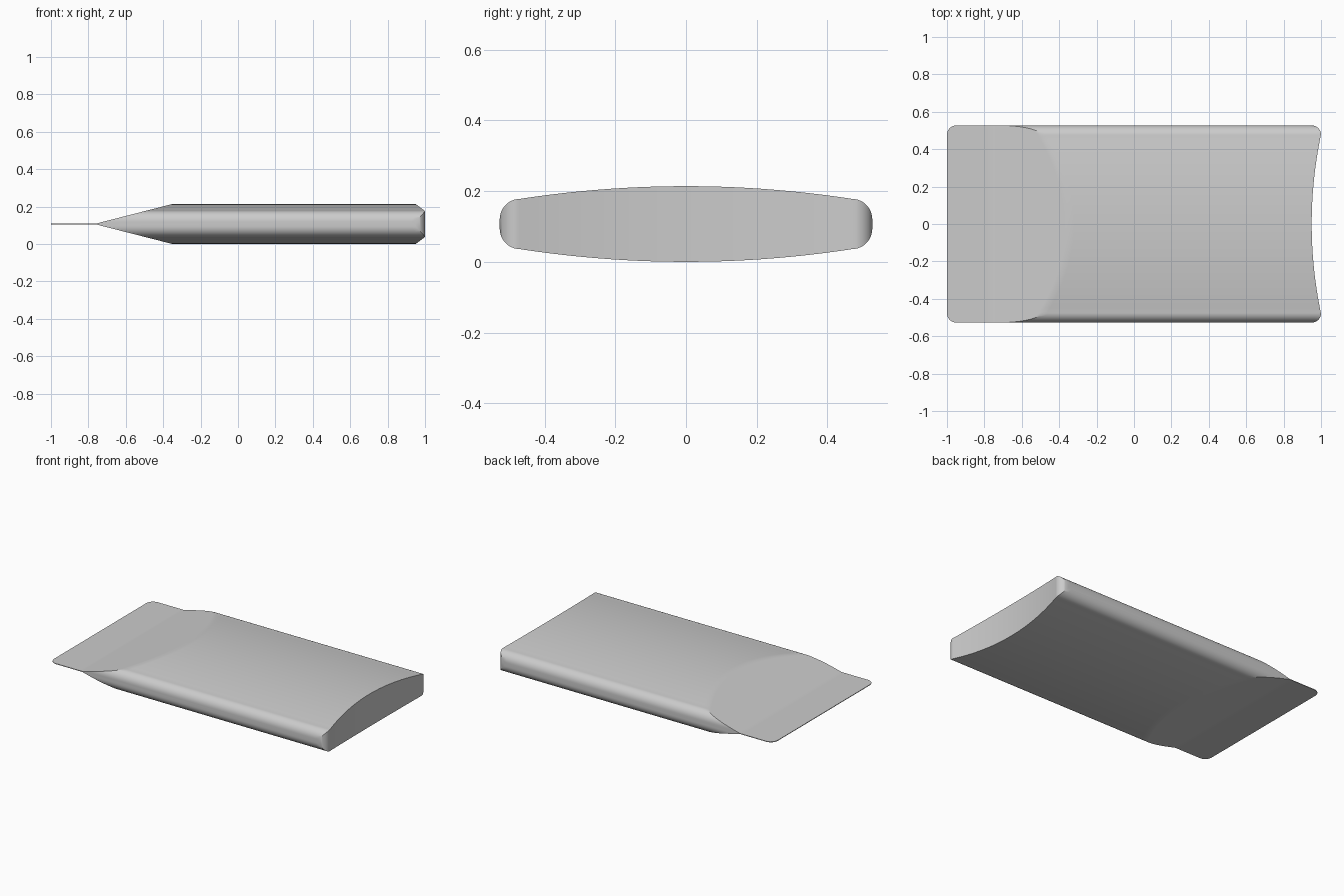
import bpy, bmesh, math

if "Cube" in bpy.data.objects:
    bpy.data.objects.remove(bpy.data.objects["Cube"])

WIDTH, MID, CORNER = 0.527, 0.107, 0.05    # half width, mid height, corner radius
TAPER_START, TAPER_END = -0.76, -0.35      # sloped nose of the cushion
FLAP = 0.002                               # half thickness of the thin flap
SHOULDER = 0.47                            # where the long sides start to round


def corner_inset(y):
    """How far a rounded plan corner pulls the end in at this y."""
    d = max(0, abs(y) - (WIDTH - CORNER))
    return CORNER - math.sqrt(max(0, CORNER ** 2 - d ** 2))


def half_height(y):
    """Lens-shaped cross-section with rounded sides."""
    a = abs(y)
    if a <= SHOULDER:
        return MID - 0.036 * (a / SHOULDER) ** 2
    t = (a - SHOULDER) / (WIDTH - SHOULDER)
    return 0.012 + 0.059 * math.sqrt(max(0, 1 - t * t))


def section(y):
    """Upper outline along x as (x, half height) pairs."""
    h = half_height(y)
    slope = (MID - FLAP) / (TAPER_END - TAPER_START)
    ridge = TAPER_START + (h - FLAP) / slope
    back = min(0.95 + 0.05 * (y / 0.48) ** 2, 1 - corner_inset(y))
    step = min(0.02, (ridge - TAPER_START) / 3)
    return [(-1 + corner_inset(y), FLAP), (TAPER_START - 0.02, FLAP),
            (TAPER_START, FLAP), (TAPER_START + step, FLAP + step * slope),
            (ridge - step, h - step * slope), (ridge, h),
            (ridge + 0.03, h), (back - 0.03, h), (back, h)]


# Stations across the width, denser in the rounded sides
side = [SHOULDER + (WIDTH - SHOULDER) * math.sin(math.pi / 2 * i / 12) for i in range(1, 13)]
inner = [SHOULDER * i / 20 for i in range(-20, 21)]
stations = [-y for y in reversed(side)] + inner + side

# Pouch: loft the sections into one closed skin
bm = bmesh.new()
rings = []
for y in stations:
    upper = section(y)
    loop = [(x, MID + h) for x, h in upper] + [(x, MID - h) for x, h in reversed(upper)]
    rings.append([bm.verts.new((x, y, z)) for x, z in loop])
for a, b in zip(rings, rings[1:]):
    for i in range(len(a)):
        j = (i + 1) % len(a)
        bm.faces.new((a[i], a[j], b[j], b[i]))
bm.faces.new(rings[0])
bm.faces.new(rings[-1])
bmesh.ops.recalc_face_normals(bm, faces=bm.faces)
mesh = bpy.data.meshes.new("pouch")
bm.to_mesh(mesh)
bm.free()
pouch = bpy.data.objects.new("pouch", mesh)
bpy.context.collection.objects.link(pouch)

# Plain grey material
grey = bpy.data.materials.new("light grey")
grey.use_nodes = True
colour = (0.6, 0.6, 0.6, 1)
grey.diffuse_color = colour
grey.node_tree.nodes["Principled BSDF"].inputs["Base Color"].default_value = colour
mesh.materials.append(grey)

# Smooth skin with sharp end edges
bpy.context.view_layer.objects.active = pouch
pouch.select_set(True)
bpy.ops.object.shade_smooth_by_angle(angle=math.radians(30))
